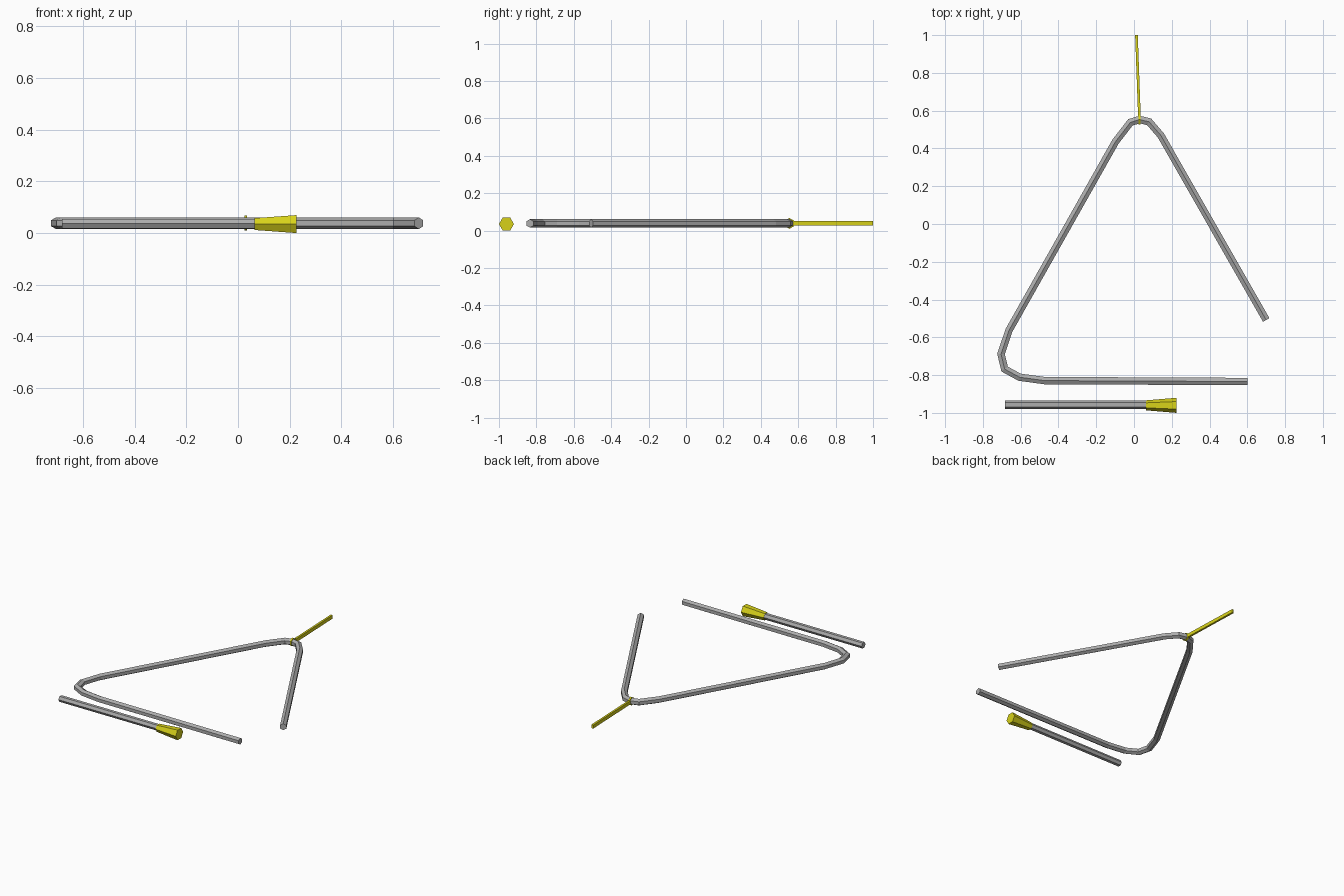
import bpy, bmesh, math
from mathutils import Vector

if "Cube" in bpy.data.objects:
    bpy.data.objects.remove(bpy.data.objects["Cube"])


def material(name, rgb):
    m = bpy.data.materials.new(name)
    m.diffuse_color = (*rgb, 1.0)
    m.use_nodes = True
    m.node_tree.nodes["Principled BSDF"].inputs["Base Color"].default_value = m.diffuse_color
    return m


STEEL = material("steel_grey", (0.42, 0.42, 0.42))
YELLOW = material("yellow", (0.68, 0.64, 0.01))


def hexagon(radius, turn=0.0):
    return [(radius * math.cos(turn + i * math.pi / 3),
             radius * math.sin(turn + i * math.pi / 3)) for i in range(6)]


def sweep(name, path, section, mat, z, scales=None):
    """Sweep a (sideways, up) section along a flat path with mitred joints."""
    pts = [Vector((x, y, 0)) for x, y in path]
    bm = bmesh.new()
    rings = []
    for i, p in enumerate(pts):
        before = (p - pts[i - 1]).normalized() if i else None
        after = (pts[i + 1] - p).normalized() if i < len(pts) - 1 else None
        a, b = before or after, after or before
        t = (a + b).normalized()
        side = Vector((t.y, -t.x, 0)) / max(t.dot(a), 0.5)
        s = scales[i] if scales else 1.0
        rings.append([bm.verts.new(p + side * u * s + Vector((0, 0, z + v * s)))
                      for u, v in section])
    n = len(section)
    for r0, r1 in zip(rings, rings[1:]):
        for k in range(n):
            bm.faces.new((r0[k], r0[(k + 1) % n], r1[(k + 1) % n], r1[k]))
    bm.faces.new(rings[0])
    bm.faces.new(rings[-1])
    bmesh.ops.recalc_face_normals(bm, faces=bm.faces)
    me = bpy.data.meshes.new(name)
    bm.to_mesh(me)
    bm.free()
    me.materials.append(mat)
    ob = bpy.data.objects.new(name, me)
    bpy.context.collection.objects.link(ob)
    return ob


ROD_Z = 0.038

# Bent rod: open at the lower right, rounded at the other two corners
rod_path = [(0.602, -0.834), (-0.474, -0.829), (-0.606, -0.811), (-0.685, -0.768),
            (-0.704, -0.688), (-0.662, -0.563), (-0.098, 0.436), (-0.019, 0.538),
            (0.03, 0.553), (0.08, 0.541), (0.142, 0.469), (0.70, -0.508)]
sweep("triangle_rod", rod_path, hexagon(0.0225, math.pi / 2), STEEL, ROD_Z)

# Hanging strap and the thin loop round the top of the rod
sweep("strap_loop", [(0.025, 0.553), (0.035, 0.553)],
      hexagon(0.029, math.pi / 2), YELLOW, ROD_Z)
sweep("strap", [(0.029, 0.56), (0.013, 1.0)],
      [(-0.007, -0.012), (0.007, -0.012), (0.007, 0.012), (-0.007, 0.012)],
      YELLOW, ROD_Z)

# Beater: straight rod with a flared grip
sweep("beater_rod", [(-0.682, -0.957), (0.08, -0.957)], hexagon(0.0215), STEEL, 0.036)
sweep("beater_grip", [(0.063, -0.96), (0.226, -0.96)], hexagon(0.04), YELLOW, 0.0347,
      scales=[0.66, 1.0])
